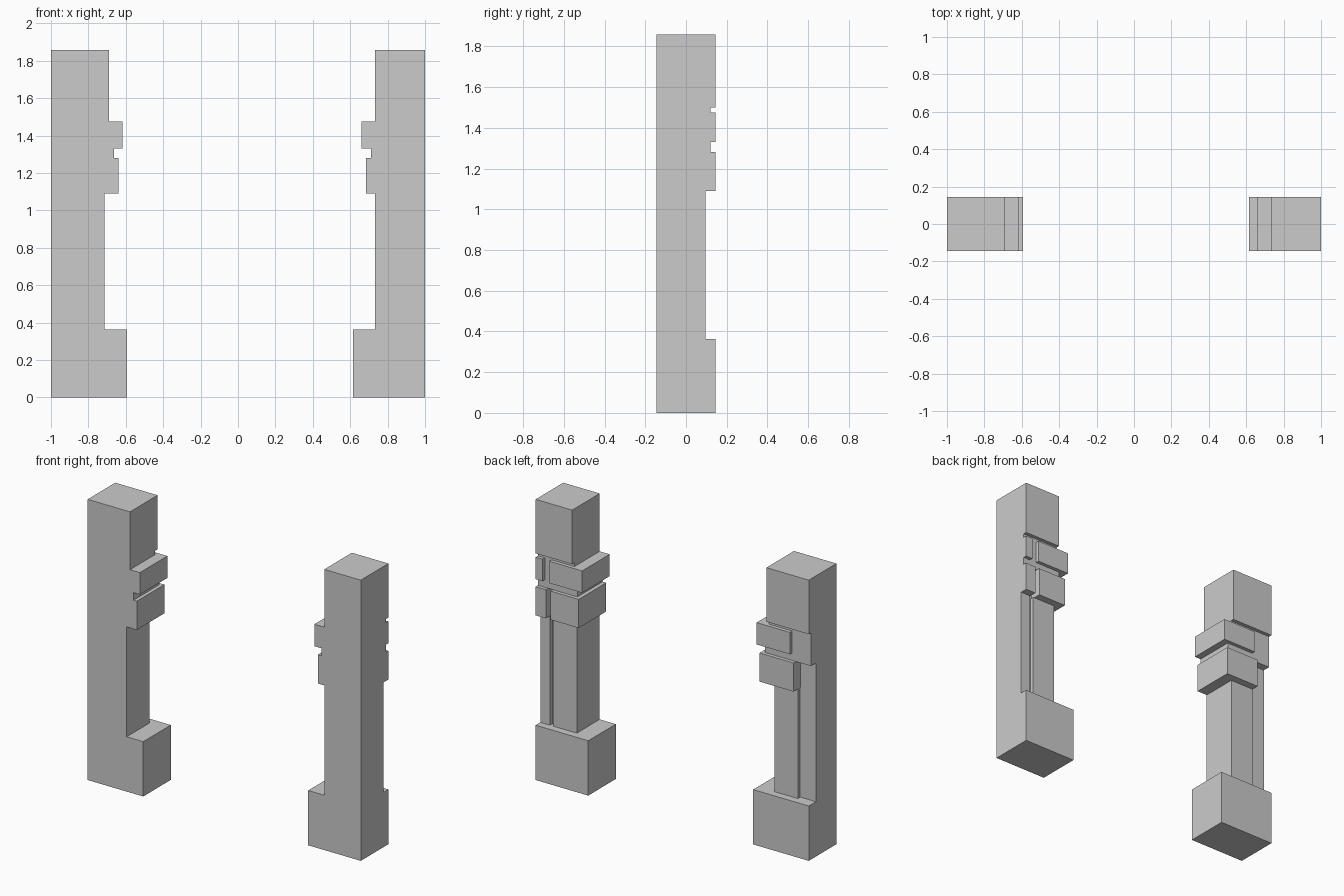
import bpy, bmesh

if "Cube" in bpy.data.objects:
    bpy.data.objects.remove(bpy.data.objects["Cube"])

HALF = 0.144                      # half depth of both pillars
Z_BASE, Z_SHAFT, Z_NECK = 0.363, 1.09, 1.28
Z_BLOCK, Z_CAP, Z_HEAD, Z_TOP = 1.33, 1.475, 1.5, 1.858


def solid(name, boxes):
    """One clean shell around the union of boxes (x0, x1, y0, y1, z0, z1)."""
    grid = [sorted({b[2 * a + k] for b in boxes for k in (0, 1)}) for a in range(3)]
    cells = set()
    for b in boxes:
        r = [range(grid[a].index(b[2 * a]), grid[a].index(b[2 * a + 1])) for a in range(3)]
        cells.update((i, j, k) for i in r[0] for j in r[1] for k in r[2])
    bm = bmesh.new()
    for c in cells:
        for a in range(3):
            for s in (0, 1):
                n = list(c)
                n[a] += 2 * s - 1
                if tuple(n) in cells:
                    continue
                u, v = (a + 1) % 3, (a + 2) % 3
                loop = [(0, 0), (1, 0), (1, 1), (0, 1)]
                pts = []
                for p, q in (loop if s else loop[::-1]):
                    i = list(c)
                    i[a] += s
                    i[u] += p
                    i[v] += q
                    pts.append(bm.verts.new([grid[d][i[d]] for d in range(3)]))
                bm.faces.new(pts)
    bmesh.ops.remove_doubles(bm, verts=bm.verts, dist=1e-5)
    bmesh.ops.dissolve_limit(bm, angle_limit=0.01, verts=bm.verts, edges=bm.edges)
    mesh = bpy.data.meshes.new(name)
    bm.to_mesh(mesh)
    bm.free()
    bpy.context.collection.objects.link(bpy.data.objects.new(name, mesh))


def pillar(name, side, base, shaft, lower, neck, upper, head, panels):
    """Widths run inward from the outer face; panels are raised on the back."""
    parts = [
        (0, base, HALF, 0, Z_BASE),             # plinth
        (0, shaft, 0.07, Z_BASE, Z_NECK),       # recessed shaft core
        (0, neck, 0.12, Z_NECK, Z_CAP),         # neck band
        (0, head, 0.12, Z_CAP, Z_HEAD),         # groove under the head
        (0, head, HALF, Z_HEAD, Z_TOP),         # head
    ]
    rows = [(shaft, 0.095, Z_BASE, Z_SHAFT),    # shaft panels
            (lower, HALF, Z_SHAFT, Z_NECK),     # lower block
            (upper, HALF, Z_BLOCK, Z_CAP)]      # upper block
    for (width, y, z0, z1), (start, strip) in zip(rows, panels):
        parts.append((start, width, y, z0, z1))
        if strip:
            parts.append((0, strip, y, z0, z1))
    boxes = []
    for u0, u1, y, z0, z1 in parts:
        x0, x1 = sorted((side * (1 - u0), side * (1 - u1)))
        boxes.append((x0, x1, -HALF, y, z0, z1))
    solid(name, boxes)


# panels: (start of main panel, width of the separate outer strip)
pillar("left_pillar", -1, 0.407, 0.286, 0.36, 0.336, 0.382, 0.31,
       [(0.115, 0), (0.112, 0), (0.138, 0)])
pillar("right_pillar", 1, 0.385, 0.267, 0.315, 0.289, 0.34, 0.267,
       [(0.097, 0.07), (0.107, 0.075), (0.1, 0.05)])
